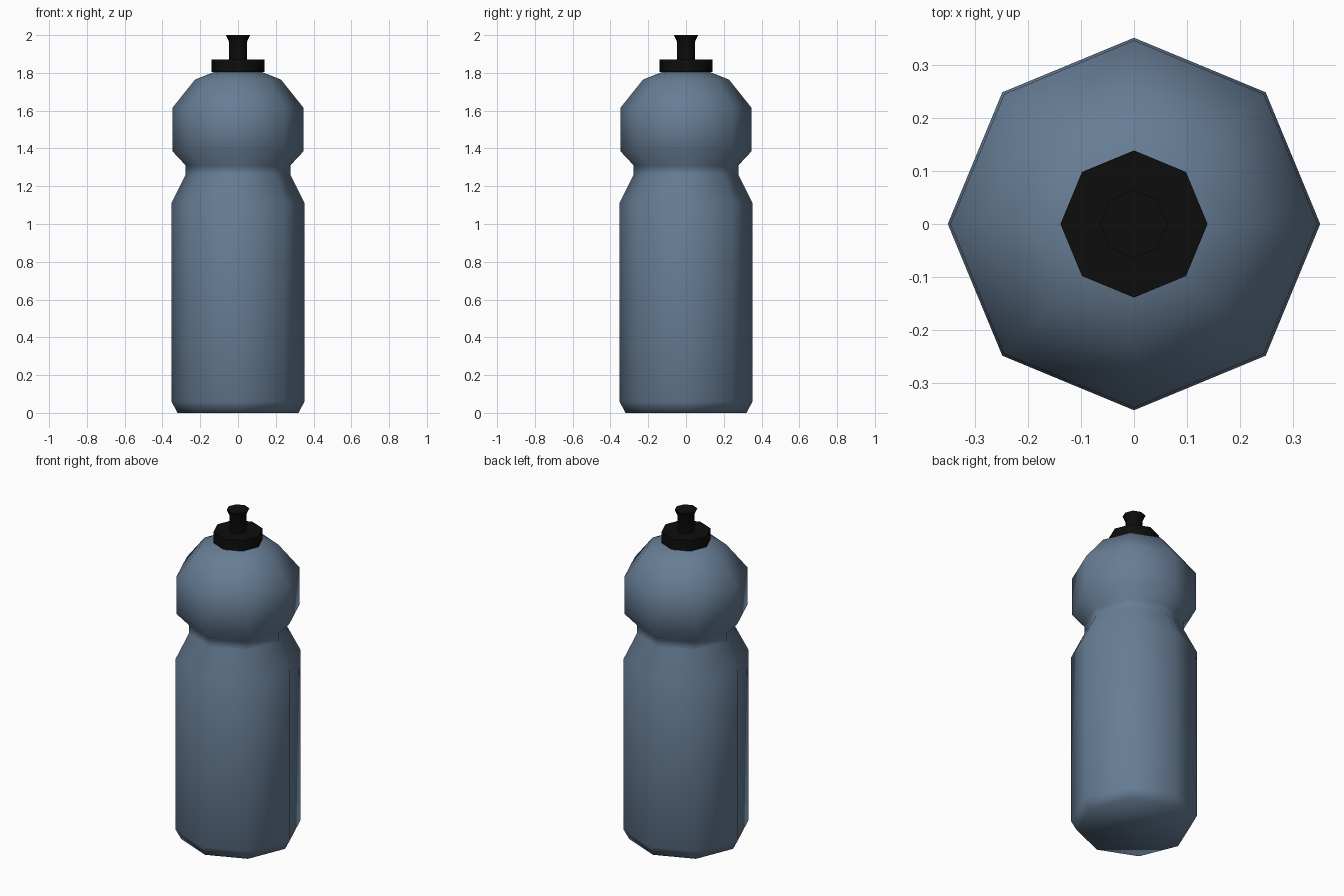
import bpy, bmesh, math

if "Cube" in bpy.data.objects:
    bpy.data.objects.remove(bpy.data.objects["Cube"])

def material(name, color):
    m = bpy.data.materials.new(name)
    m.diffuse_color = (*color, 1)
    m.use_nodes = True
    m.node_tree.nodes["Principled BSDF"].inputs["Base Color"].default_value = m.diffuse_color
    return m

blue = material("slate blue plastic", (0.135, 0.205, 0.30))
black = material("black plastic", (0.004, 0.004, 0.004))
SIDES = 8

def lathe(name, profile, mat, angle):
    """Turn a (radius, height) profile into a closed eight-sided solid."""
    bm = bmesh.new()
    rings = [[bm.verts.new((r * math.cos(2 * math.pi * i / SIDES),
                            r * math.sin(2 * math.pi * i / SIDES), z))
              for i in range(SIDES)] for r, z in profile]
    for lo, hi in zip(rings, rings[1:]):
        for i in range(SIDES):
            j = (i + 1) % SIDES
            bm.faces.new((lo[i], lo[j], hi[j], hi[i]))
    bm.faces.new(rings[0][::-1])
    bm.faces.new(rings[-1])
    mesh = bpy.data.meshes.new(name)
    bm.to_mesh(mesh)
    bm.free()
    mesh.materials.append(mat)
    ob = bpy.data.objects.new(name, mesh)
    bpy.context.collection.objects.link(ob)
    bpy.ops.object.select_all(action='DESELECT')
    ob.select_set(True)
    bpy.context.view_layer.objects.active = ob
    bpy.ops.object.shade_smooth_by_angle(angle=math.radians(angle))
    return ob

# Bottle: base, straight body, grip waist and rounded head
lathe("bottle_body", [(0.32, 0), (0.352, 0.06), (0.352, 1.11), (0.277, 1.26),
                      (0.277, 1.31), (0.347, 1.385), (0.347, 1.615),
                      (0.227, 1.765), (0.12, 1.807)], blue, 65)

# Cap collar and flared drinking spout
lathe("cap_collar", [(0.139, 1.805), (0.139, 1.87)], black, 50)
lathe("spout", [(0.048, 1.86), (0.048, 1.965), (0.064, 2.0)], black, 50)
